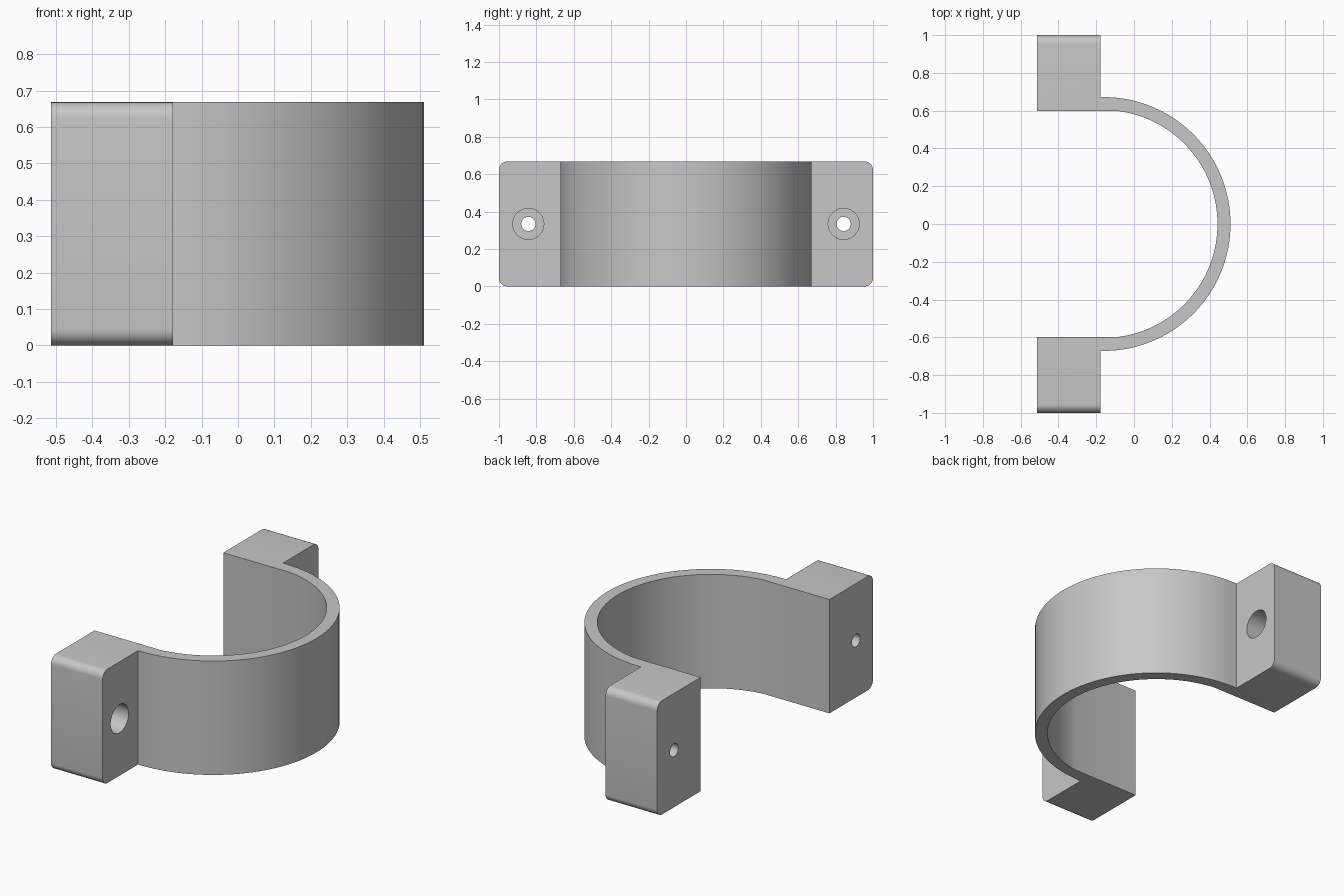
import bpy, bmesh, math
from mathutils import Matrix

if "Cube" in bpy.data.objects:
    bpy.data.objects.remove(bpy.data.objects["Cube"])

H = 0.668                       # clamp height
CX = -0.161                     # centre of the arc
R_OUT, R_IN = 0.672, 0.603
X_BACK, X_STEP = -0.513, -0.178
WALL = 0.597                    # inner face of the mounting blocks
HOLE_Y = 0.843

grey = bpy.data.materials.new("plain grey")
grey.use_nodes = True
colour = (0.57, 0.57, 0.57, 1)
grey.diffuse_color = colour
grey.node_tree.nodes["Principled BSDF"].inputs["Base Color"].default_value = colour


def arc(radius, start, end, steps=64):
    return [(CX + radius * math.cos(a), radius * math.sin(a))
            for a in (start + (end - start) * i / steps for i in range(steps + 1))]


def finish(name, bm):
    bmesh.ops.recalc_face_normals(bm, faces=bm.faces)
    mesh = bpy.data.meshes.new(name)
    bm.to_mesh(mesh)
    bm.free()
    mesh.materials.append(grey)
    ob = bpy.data.objects.new(name, mesh)
    bpy.context.collection.objects.link(ob)
    return ob


# Half-ring band with a block at each end, as one extruded outline
a_in = math.asin(WALL / R_IN)
a_out = math.acos((X_STEP - CX) / R_OUT)
outline = ([(X_BACK, -WALL)] + arc(R_IN, -a_in, a_in)
           + [(X_BACK, WALL), (X_BACK, 1), (X_STEP, 1)]
           + arc(R_OUT, a_out, -a_out)
           + [(X_STEP, -1), (X_BACK, -1)])
bm = bmesh.new()
base = bm.faces.new([bm.verts.new((x, y, 0)) for x, y in outline])
top = bmesh.ops.extrude_face_region(bm, geom=[base])["geom"]
bmesh.ops.translate(bm, vec=(0, 0, H),
                    verts=[v for v in top if isinstance(v, bmesh.types.BMVert)])

# Rounded long edges on the outer ends of the blocks
ends = [e for e in bm.edges
        if all(abs(v.co.y) > 0.99 for v in e.verts)
        and abs(e.verts[0].co.x - e.verts[1].co.x) > 0.1]
bmesh.ops.bevel(bm, geom=ends, offset=0.045, segments=8, profile=0.5, affect='EDGES')
clamp = finish("half_ring_clamp", bm)


# Stepped screw holes: narrow through hole, wide counterbore from the ring side
def cutter(name, radius, x0, x1, y):
    bm = bmesh.new()
    place = (Matrix.Translation(((x0 + x1) / 2, y, H / 2))
             @ Matrix.Rotation(math.pi / 2, 4, 'Y'))
    bmesh.ops.create_cone(bm, cap_ends=True, segments=40, radius1=radius,
                          radius2=radius, depth=x1 - x0, matrix=place)
    ob = finish(name, bm)
    ob.hide_render = True
    return ob


cutters = []
for side in (-1, 1):
    cutters.append(cutter("screw_hole", 0.038, -0.7, 0, side * HOLE_Y))
    cutters.append(cutter("counterbore", 0.083, X_STEP - 0.2, 0, side * HOLE_Y))

bpy.context.view_layer.objects.active = clamp
for c in cutters:
    mod = clamp.modifiers.new("hole", 'BOOLEAN')
    mod.operation = 'DIFFERENCE'
    mod.solver = 'EXACT'
    mod.object = c
    bpy.ops.object.modifier_apply(modifier=mod.name)
for c in cutters:
    bpy.data.objects.remove(c)

# Smooth curves, sharp corners
bpy.ops.object.select_all(action='DESELECT')
clamp.select_set(True)
bpy.ops.object.shade_smooth_by_angle(angle=math.radians(25))
